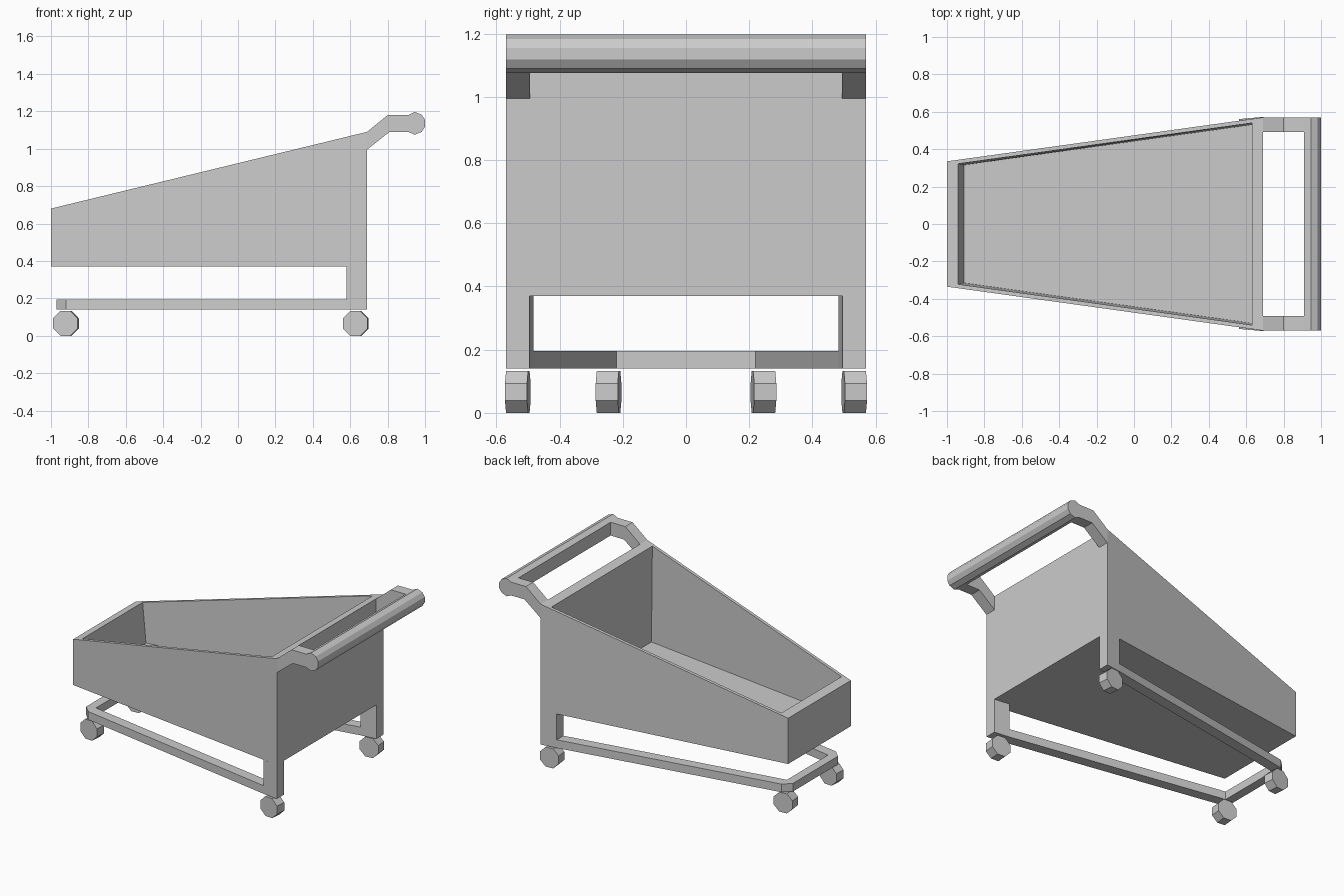
import bpy, bmesh, math
from mathutils import Matrix

if "Cube" in bpy.data.objects:
    bpy.data.objects.remove(bpy.data.objects["Cube"])


def finish(name, bm):
    bmesh.ops.recalc_face_normals(bm, faces=bm.faces[:])
    me = bpy.data.meshes.new(name)
    bm.to_mesh(me)
    bm.free()
    ob = bpy.data.objects.new(name, me)
    bpy.context.collection.objects.link(ob)
    return ob


def bridge(bm, a, b):
    n = len(a)
    for i in range(n):
        bm.faces.new((a[i], a[(i + 1) % n], b[(i + 1) % n], b[i]))


def prism(name, ring_a, ring_b):
    """Solid between two matching closed outlines."""
    bm = bmesh.new()
    a = [bm.verts.new(p) for p in ring_a]
    b = [bm.verts.new(p) for p in ring_b]
    bm.faces.new(a)
    bm.faces.new(b)
    bridge(bm, a, b)
    return finish(name, bm)


def rim_z(x):
    return 0.68 + (x + 1) * 0.41 / 1.69


def plan(x0, y0, x1, y1, z=None):
    """Tapered rectangle; without z it follows the sloping rim."""
    pts = [(x0, -y0), (x1, -y1), (x1, y1), (x0, y0)]
    return [(x, y, rim_z(x) if z is None else z) for x, y in pts]


# Open basket: outer shell, sloping rim, inner walls and floor
bm = bmesh.new()
rings = [plan(-1, 0.335, 0.69, 0.57, 0.37), plan(-1, 0.335, 0.69, 0.57),
         plan(-0.94, 0.322, 0.63, 0.54), plan(-0.91, 0.315, 0.63, 0.53, 0.43)]
rings = [[bm.verts.new(p) for p in r] for r in rings]
for a, b in zip(rings, rings[1:]):
    bridge(bm, a, b)
bm.faces.new(rings[0])
bm.faces.new(rings[-1])
finish("basket", bm)

# Lower frame: U-shaped rail with chamfered front corners
outer = [(0.58, 0.555), (-0.92, 0.29), (-0.97, 0.24)]
inner = [(-0.91, 0.22), (0.58, 0.482)]
outline = (outer + [(x, -y) for x, y in reversed(outer)]
           + [(x, -y) for x, y in reversed(inner)] + inner)
prism("lower_frame", [(x, y, 0.14) for x, y in outline],
      [(x, y, 0.195) for x, y in outline])

arm = [(0.69, 0.995), (0.81, 1.09), (0.91, 1.09),
       (0.91, 1.18), (0.80, 1.18), (0.69, 1.09)]
for s, side in ((-1, "front"), (1, "back")):
    # Rear legs
    leg = [(0.58, 0.482), (0.69, 0.495), (0.69, 0.57), (0.58, 0.555)]
    prism(side + "_leg", [(x, s * y, 0.14) for x, y in leg],
          [(x, s * y, 0.37) for x, y in leg])
    # Handle arms
    prism(side + "_handle_arm", [(x, s * 0.493, z) for x, z in arm],
          [(x, s * 0.57, z) for x, z in arm])
    # Octagonal wheels, turned slightly to follow the taper
    for x, y, end in ((-0.92, 0.245, "nose"), (0.63, 0.532, "rear")):
        bm = bmesh.new()
        r = 0.066 / math.cos(math.pi / 8)
        bmesh.ops.create_cone(
            bm, cap_ends=True, segments=8, radius1=r, radius2=r, depth=0.07,
            matrix=Matrix.Translation((x, s * y, 0.067))
            @ Matrix.Rotation(s * math.radians(5), 4, 'Z')
            @ Matrix.Rotation(math.pi / 2, 4, 'X')
            @ Matrix.Rotation(math.pi / 8, 4, 'Z'))
        lift = min(v.co.z for v in bm.verts)
        bmesh.ops.translate(bm, verts=bm.verts[:], vec=(0, 0, -lift))
        finish(side + "_" + end + "_wheel", bm)

# Handle bar
bar = [(0.91, 1.18), (0.945, 1.197), (0.982, 1.182), (1.0, 1.155), (1.0, 1.118),
       (0.982, 1.09), (0.945, 1.075), (0.91, 1.09)]
prism("handle_bar", [(x, -0.57, z) for x, z in bar],
      [(x, 0.57, z) for x, z in bar])
